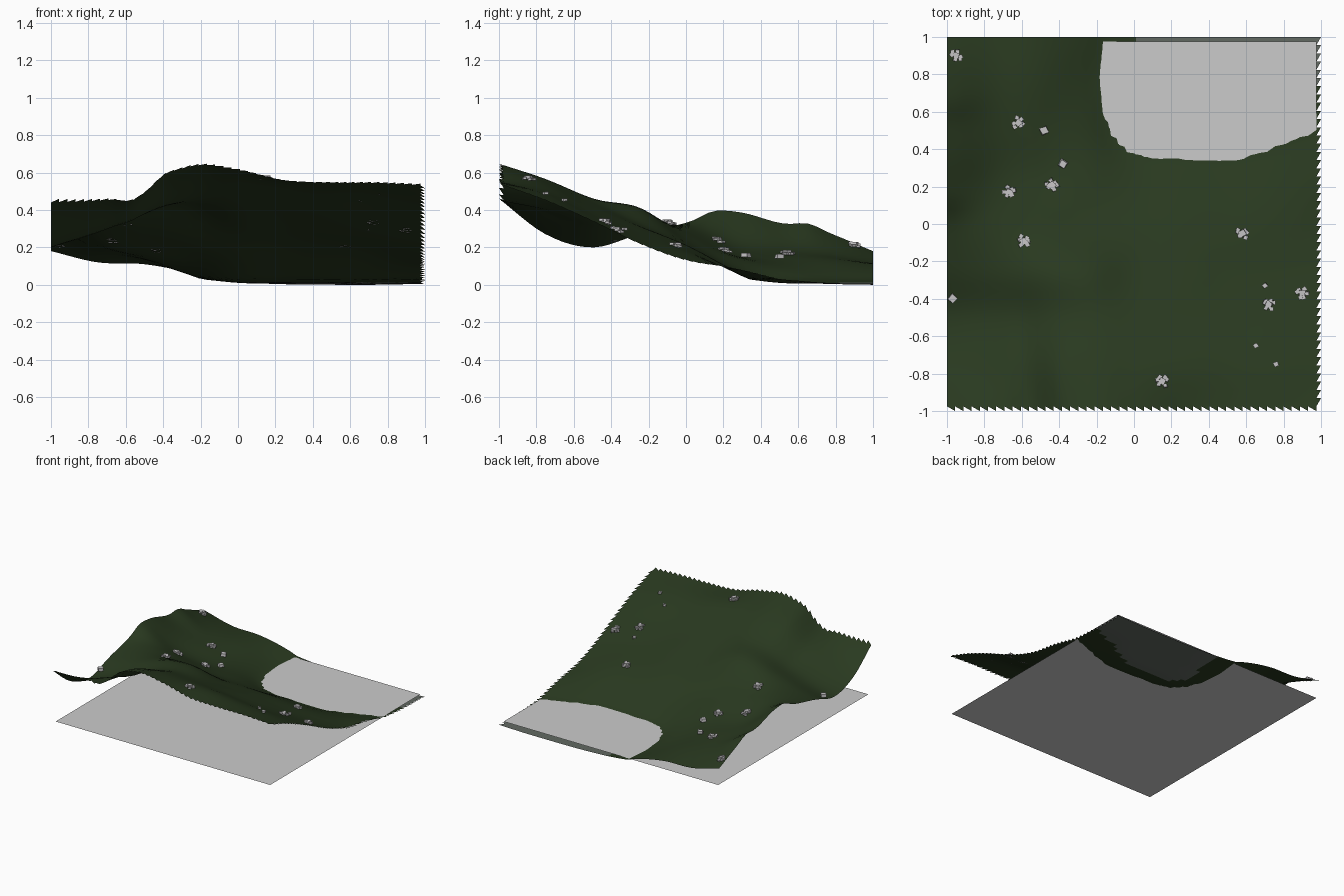
import bpy, bmesh, math, random
from mathutils import Vector, Matrix

random.seed(4)
if "Cube" in bpy.data.objects:
    bpy.data.objects.remove(bpy.data.objects["Cube"])

WATER = 0.03
EDGE = 0.975
CELLS = 45

# Coarse heights in hundredths: rows run front to back, columns run -x to +x
HEIGHTS = [
    [46, 46, 49, 64, 62, 56, 55, 55, 54],
    [27, 36, 46, 56, 55, 53, 50, 48, 45],
    [20, 28, 38, 46, 44, 41, 38, 36, 34],
    [27, 32, 39, 41, 33, 31, 28, 25, 22],
    [33, 31, 28, 24, 22, 21, 19, 17, 13],
    [39, 23, 17, 15, 9, 8, 7, 8, 9],
    [33, 20, 14, 8, -3, -4, -4, 0, 3],
    [28, 17, 13, 5, -4, -6, -6, -6, -4],
    [18, 12, 11, 6, -3, -7, -8, -8, -6],
]


def material(name, color):
    mat = bpy.data.materials.new(name)
    mat.use_nodes = True
    rgba = (*color, 1)
    mat.diffuse_color = rgba
    mat.node_tree.nodes["Principled BSDF"].inputs["Base Color"].default_value = rgba
    return mat


def make_object(name, bm, *mats):
    mesh = bpy.data.meshes.new(name)
    bm.to_mesh(mesh)
    bm.free()
    for mat in mats:
        mesh.materials.append(mat)
    obj = bpy.data.objects.new(name, mesh)
    bpy.context.collection.objects.link(obj)
    return obj


def spline(values, t):
    """Catmull-Rom through evenly spaced values, t in -1..1."""
    last = len(values) - 1
    u = (t + 1) / 2 * last
    i = max(0, min(last - 1, int(u)))
    f = u - i
    b, c = values[i], values[i + 1]
    a = values[i - 1] if i > 0 else 2 * b - c
    d = values[i + 2] if i + 2 <= last else 2 * c - b
    return b + f / 2 * (c - a + f * (2*a - 5*b + 4*c - d + f * (3*(b - c) + d - a)))


def bump(x, y, cx, cy, wx, wy):
    return math.exp(-((x - cx) / wx) ** 2 - ((y - cy) / wy) ** 2)


def height(x, y):
    z = spline([spline(row, x) for row in HEIGHTS], y) / 100
    z += 0.04 * bump(x, y, -0.4, -1, 0.08, 0.4)      # front spur
    z -= 0.02 * bump(x, y, -0.58, -0.9, 0.06, 0.5)   # gully beside it
    z += 0.025 * bump(x, y, -1, 0.65, 0.15, 0.08)    # side knolls
    z += 0.02 * bump(x, y, -1, 0.14, 0.2, 0.08)
    if z < WATER:                                    # shallow lake bed
        z = WATER + (z - WATER) * 0.27
    return max(z, 0)


grass = material("dark grass green", (0.022, 0.041, 0.014))
silt = material("lake bed grey", (0.12, 0.14, 0.12))
water = material("still water grey", (0.6, 0.6, 0.6))
stone = material("pale stone grey", (0.56, 0.55, 0.56))

# Hillside terrain: a height grid with a toothed border on the front and +x edges
bm = bmesh.new()


def ground_vert(x, y):
    return bm.verts.new((x, y, height(x, y)))


step = (1 + EDGE) / CELLS
xs = [-1 + i * step for i in range(CELLS + 1)]
ys = [-EDGE + j * step for j in range(CELLS + 1)]
grid = [[ground_vert(x, y) for x in xs] for y in ys]
for j in range(CELLS):
    for i in range(CELLS):
        bm.faces.new((grid[j][i], grid[j][i + 1], grid[j + 1][i + 1], grid[j + 1][i]))
for k in range(CELLS):
    bm.faces.new((grid[0][k], ground_vert(xs[k + 1], -1), grid[0][k + 1]))
    bm.faces.new((grid[k][-1], ground_vert(1, ys[k + 1]), grid[k + 1][-1]))
for face in bm.faces:
    face.smooth = True
    if face.calc_center_median().z < 0.012:
        face.material_index = 1
make_object("hillside", bm, grass, silt)

# Flat water sheet passing under the whole hillside
bm = bmesh.new()
bmesh.ops.create_grid(bm, x_segments=1, y_segments=1, size=EDGE,
                      matrix=Matrix.Translation((0, 0, WATER)))
make_object("water_sheet", bm, water)


# Scattered stone clusters
def pebble(bm, x, y, radius):
    made = bmesh.ops.create_cube(bm, size=radius * 1.7)["verts"]
    turn = Matrix.Rotation(random.uniform(0, math.pi), 3, "Z")
    centre = Vector((x, y, height(x, y) + radius * 0.75))
    for v in made:
        v.co = turn @ (v.co * random.uniform(0.8, 1.2))
        v.co.z *= 0.6
        v.co += centre


def cluster(bm, x, y, spread, count):
    pebble(bm, x, y, spread * 0.55)
    for n in range(count):
        angle = n * math.tau / count + random.uniform(-0.4, 0.4)
        reach = spread * random.uniform(0.6, 0.85)
        pebble(bm, x + reach * math.cos(angle), y + reach * math.sin(angle), spread * 0.36)


bm = bmesh.new()
for x, y in [(-.62, .54), (-.44, .21), (-.67, .17), (-.59, -.09), (.58, -.05),
             (.9, -.37), (.15, -.84), (.72, -.43), (-.95, .9)]:
    cluster(bm, x, y, 0.034, 6)
for x, y in [(-.48, .5), (-.38, .32), (-.97, -.4)]:
    pebble(bm, x, y, 0.023)
for x, y in [(.76, -.75), (.65, -.65), (.7, -.33)]:
    pebble(bm, x, y, 0.014)
make_object("stones", bm, stone)
